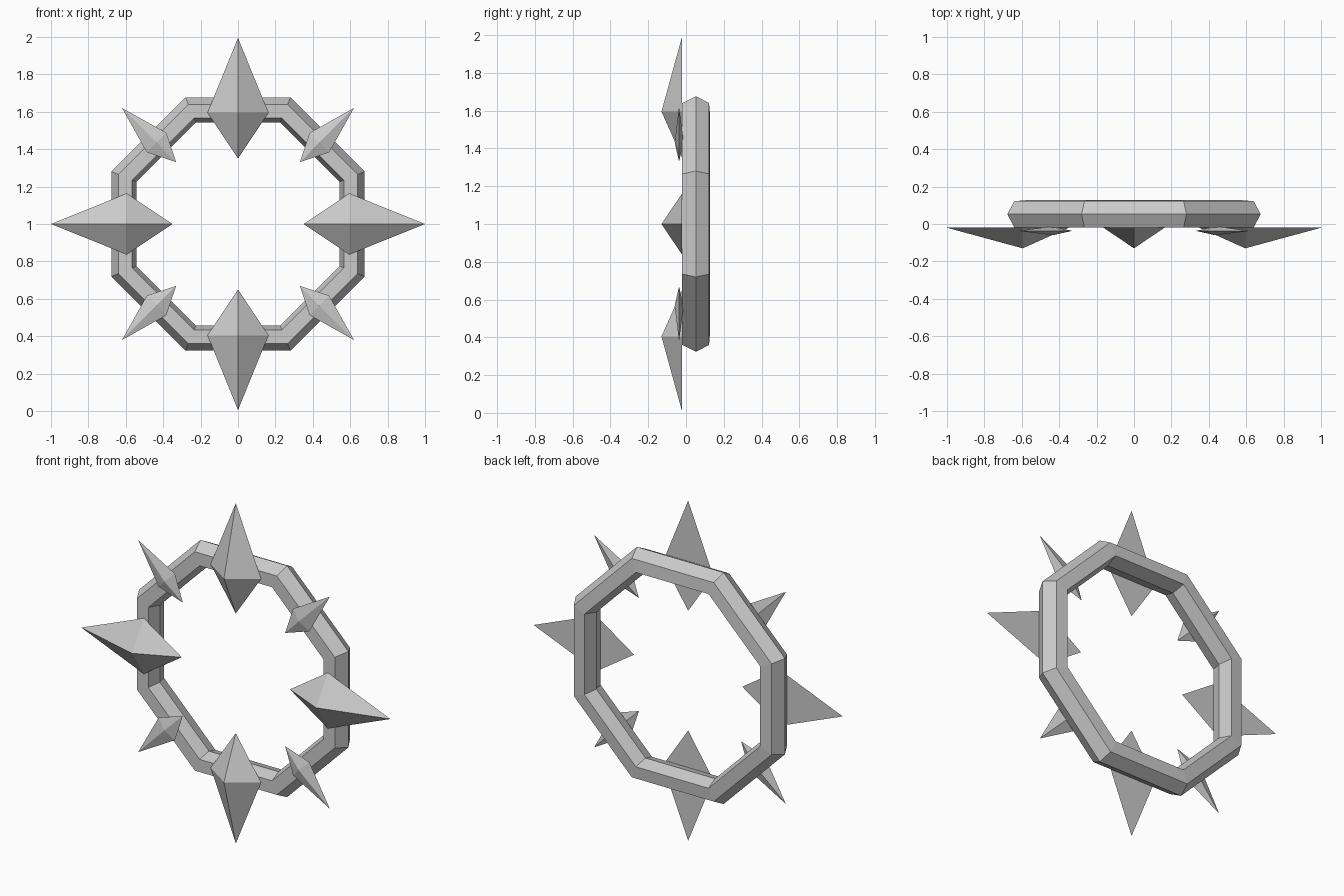
import bpy
from math import sin, cos, pi

if "Cube" in bpy.data.objects:
    bpy.data.objects.remove(bpy.data.objects["Cube"])


def add_object(name, verts, faces):
    mesh = bpy.data.meshes.new(name)
    mesh.from_pydata(verts, [], faces)
    mesh.update()
    obj = bpy.data.objects.new(name, mesh)
    bpy.context.collection.objects.link(obj)
    return obj


# Octagonal ring: six-sided section of (apothem, y) swept round eight corners
SIDES = 8
section = [(0.677, 0.053), (0.64, -0.02), (0.566, -0.02),
           (0.543, 0.053), (0.568, 0.128), (0.64, 0.122)]
n = len(section)
verts = []
for i in range(SIDES):
    a = (i + 0.5) * 2 * pi / SIDES
    for r, y in section:
        r /= cos(pi / SIDES)
        verts.append((r * cos(a), y, 1 + r * sin(a)))
faces = []
for i in range(SIDES):
    k = (i + 1) % SIDES
    for j in range(n):
        m = (j + 1) % n
        faces.append((i * n + j, i * n + m, k * n + m, k * n + j))
add_object("octagon_ring", verts, faces)


def spike(name, angle, inner, mid, outer, half, plane, front, back=None):
    """Kite outline with a raised front ridge; flat back or shallow back ridge."""
    ca, sa = cos(angle), sin(angle)

    def place(r, s, y):
        return (r * ca - s * sa, y, 1 + r * sa + s * ca)

    v = [place(outer, 0, plane), place(mid, half, plane),
         place(inner, 0, plane), place(mid, -half, plane),
         place(mid, 0, front)]
    f = [(i, (i + 1) % 4, 4) for i in range(4)]
    if back is None:
        f.append((3, 2, 1, 0))
    else:
        v.append(place(mid, 0, back))
        f += [((i + 1) % 4, i, 5) for i in range(4)]
    # reverse so that normals point outwards
    add_object(name, v, [tuple(reversed(q)) for q in f])


# Four large spikes on the axes, four small ones on the diagonals
for i in range(4):
    spike(f"large_spike_{i + 1}", i * pi / 2,
          0.35, 0.595, 0.995 if i % 2 else 1.0, 0.163, -0.02, -0.13)
    spike(f"small_spike_{i + 1}", (i + 0.5) * pi / 2,
          0.468, 0.615, 0.877, 0.074, -0.037, -0.06, -0.012)
